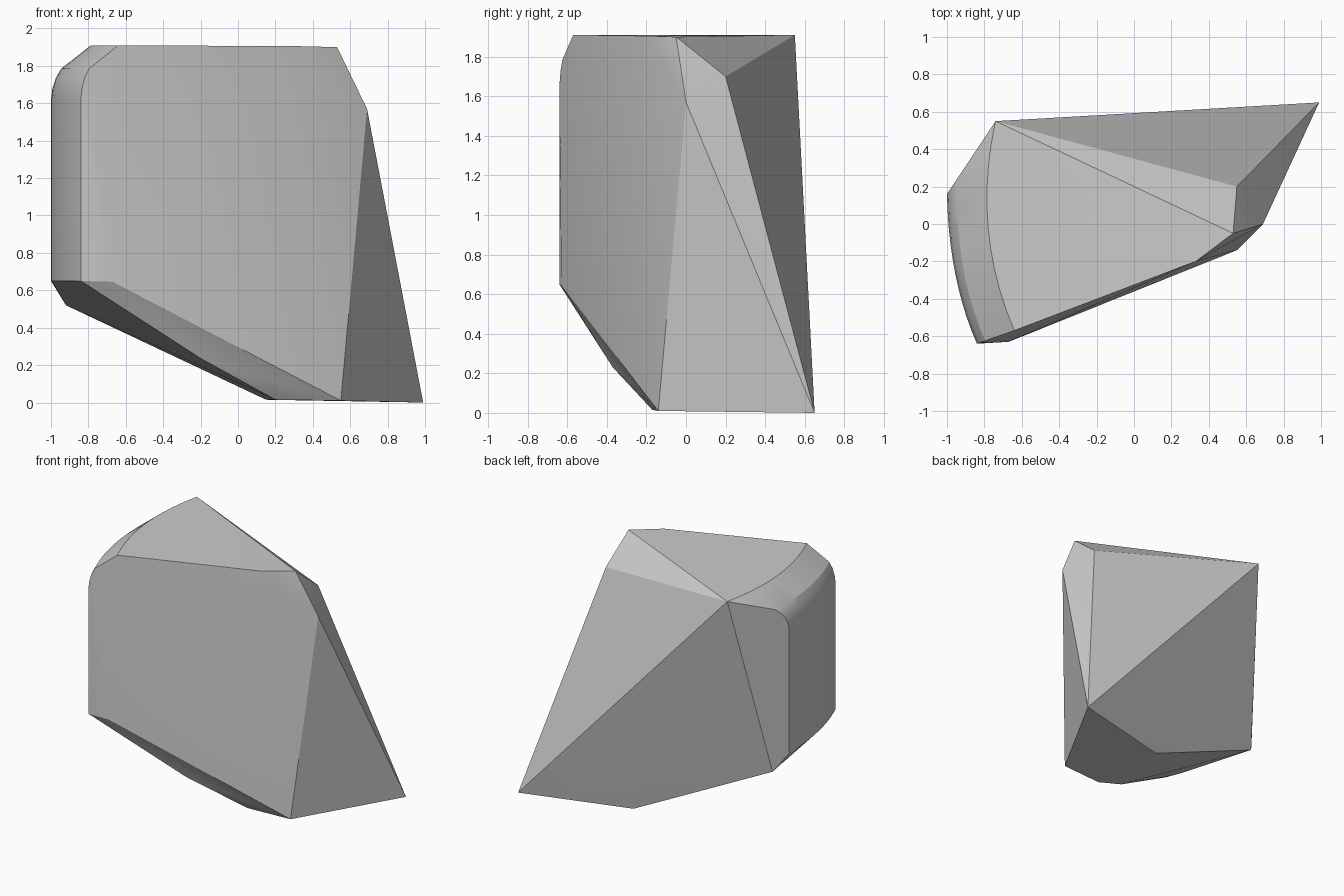
import bpy
import bmesh
import math
from mathutils import Vector

cube = bpy.data.objects.get("Cube")
if cube:
    bpy.data.objects.remove(cube, do_unlink=True)

# Plain grey stone
stone = bpy.data.materials.new("stone_grey")
stone.use_nodes = True
grey = (0.6, 0.6, 0.6, 1)
stone.diffuse_color = grey
stone.node_tree.nodes["Principled BSDF"].inputs["Base Color"].default_value = grey


def arc(start, middle, end, steps=10):
    """Quadratic arc passing through the middle point."""
    a, m, b = Vector(start), Vector(middle), Vector(end)
    control = 2 * m - (a + b) / 2
    return [a * (1 - t) ** 2 + control * 2 * t * (1 - t) + b * t * t
            for t in (i / steps for i in range(steps + 1))]


# Curved side wall, rounded over towards the curved rim of the top
wall = arc((-1, 0.16), (-0.955, -0.27), (-0.84, -0.64))
rim = arc((-0.74, 0.55), (-0.78, -0.02), (-0.64, -0.57))
points = [(p.x, p.y, 0.65) for p in wall]
for blend, z in ((0, 1.62), (0.03, 1.68), (0.1, 1.735), (0.22, 1.785), (1, 1.91)):
    for outer, inner in zip(wall, rim):
        p = outer.lerp(inner, blend)
        points.append((p.x, p.y, z))

# Chipped corners of the top and the right side
points += [(0.33, -0.2, 1.905), (0.53, -0.05, 1.9), (0.55, 0.2, 1.7), (0.69, 0, 1.57)]
# Foot, with the long pointed back corner
points += [(0.99, 0.65, 0), (0.55, -0.14, 0.01), (0.2, -0.17, 0.015), (0.15, 0.43, 0.015)]
# Undercut edge along the front and the back
points += [(-0.67, -0.63, 0.645), (-0.19, -0.37, 0.23), (-0.92, 0.25, 0.52)]

bm = bmesh.new()
for p in points:
    bm.verts.new(p)
hull = bmesh.ops.convex_hull(bm, input=bm.verts)
loose = [v for v in bm.verts if not v.link_faces]
bmesh.ops.delete(bm, geom=loose, context="VERTS")
bmesh.ops.dissolve_limit(bm, angle_limit=math.radians(0.5),
                         verts=bm.verts, edges=bm.edges)
bmesh.ops.recalc_face_normals(bm, faces=bm.faces)
mesh = bpy.data.meshes.new("rock")
bm.to_mesh(mesh)
bm.free()
mesh.materials.append(stone)

rock = bpy.data.objects.new("rock", mesh)
bpy.context.collection.objects.link(rock)
bpy.ops.object.select_all(action="DESELECT")
rock.select_set(True)
bpy.context.view_layer.objects.active = rock
bpy.ops.object.shade_smooth_by_angle(angle=math.radians(22))
